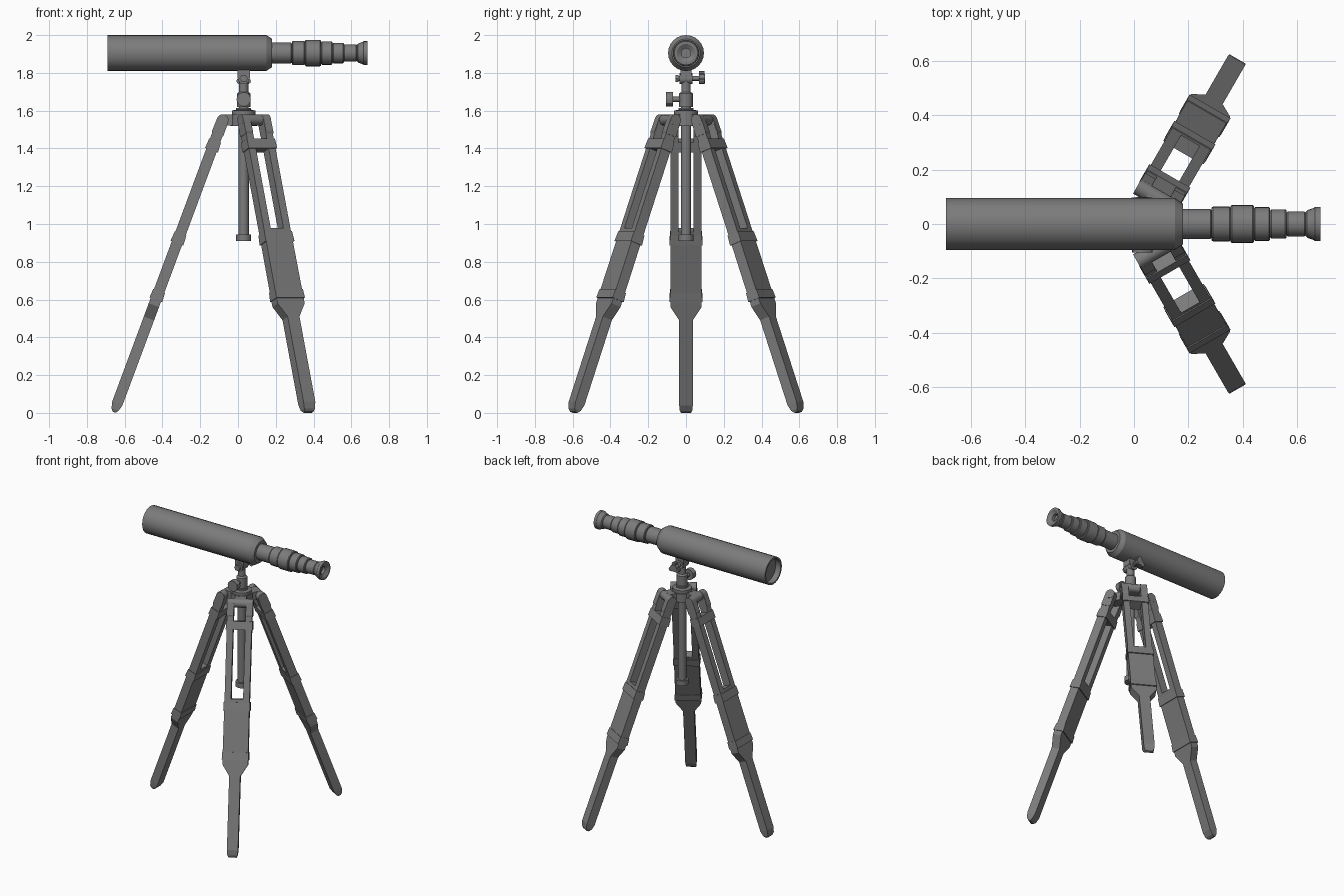
import bpy, bmesh, math
from mathutils import Matrix, Vector

cube = bpy.data.objects.get("Cube")
if cube:
    bpy.data.objects.remove(cube)

GREY = (0.2, 0.2, 0.2, 1)
mat = bpy.data.materials.new("mid_grey")
mat.use_nodes = True
mat.diffuse_color = GREY
mat.node_tree.nodes["Principled BSDF"].inputs["Base Color"].default_value = GREY

CX = 0.03                                   # tripod centre line
X_AXIS = Matrix.Rotation(math.pi / 2, 4, 'Y')
Y_AXIS = Matrix.Rotation(-math.pi / 2, 4, 'X')
Z_AXIS = Matrix.Identity(4)


def finish(name, bm, matrix, smooth=False):
    bmesh.ops.remove_doubles(bm, verts=bm.verts, dist=1e-5)
    bmesh.ops.recalc_face_normals(bm, faces=bm.faces)
    bm.transform(matrix)
    me = bpy.data.meshes.new(name)
    bm.to_mesh(me)
    bm.free()
    me.materials.append(mat)
    ob = bpy.data.objects.new(name, me)
    bpy.context.collection.objects.link(ob)
    if smooth:
        bpy.ops.object.select_all(action='DESELECT')
        ob.select_set(True)
        bpy.context.view_layer.objects.active = ob
        bpy.ops.object.shade_smooth_by_angle(angle=math.radians(30))
    return ob


def lathe(name, profile, matrix, sides=24):
    """Revolve (height, radius) points about the local z axis."""
    bm = bmesh.new()
    pts = [(profile[0][0], 0)] + profile + [(profile[-1][0], 0)]
    verts = [bm.verts.new((r, 0, h)) for h, r in pts]
    edges = [bm.edges.new(pair) for pair in zip(verts, verts[1:])]
    bmesh.ops.spin(bm, geom=verts + edges, cent=(0, 0, 0), axis=(0, 0, 1),
                   angle=math.tau, steps=sides, use_duplicate=False)
    return finish(name, bm, matrix, True)


def rod(name, radius, a, b, matrix, sides=16):
    return lathe(name, [(a, radius), (b, radius)], matrix, sides)


def loft(name, rows, matrix, offset=0):
    """Stack rectangles: (distance down, half width, half thickness)."""
    bm = bmesh.new()
    rings = [[bm.verts.new((sx * t, offset + sy * w, -s))
              for sx, sy in ((-1, -1), (1, -1), (1, 1), (-1, 1))]
             for s, w, t in rows]
    for a, b in zip(rings, rings[1:]):
        for i in range(4):
            j = (i + 1) % 4
            bm.faces.new((a[i], a[j], b[j], b[i]))
    bm.faces.new(rings[0])
    bm.faces.new(rings[-1])
    return finish(name, bm, matrix)


def box(name, size, matrix):
    bm = bmesh.new()
    bmesh.ops.create_cube(bm, size=1, matrix=Matrix.Diagonal((*size, 1)))
    return finish(name, bm, matrix)


def at(x, y, z, axis=Z_AXIS):
    return Matrix.Translation((x, y, z)) @ axis


# Telescope: main tube with recessed lens, then stepped eyepiece
optic = at(0, 0, 1.905, X_AXIS)
lathe("main_tube", [(-0.65, 0.083), (-0.69, 0.083), (-0.69, 0.095),
                    (0.15, 0.095), (0.18, 0.075)], optic)
steps = [(0.17, 0.285, 0.055), (0.285, 0.355, 0.064), (0.355, 0.44, 0.07),
         (0.44, 0.5, 0.062), (0.5, 0.56, 0.054), (0.56, 0.63, 0.046)]
profile = []
for a, b, r in steps:
    profile += [(a, r - 0.004), (a + 0.005, r), (b - 0.005, r), (b, r - 0.004)]
profile += [(0.635, 0.05), (0.66, 0.059), (0.665, 0.063), (0.685, 0.063),
            (0.685, 0.048), (0.67, 0.025), (0.65, 0.025)]
lathe("eyepiece", profile, optic)

# Hub, centre column and head
stand = at(CX, 0, 0)
lathe("hub", [(1.52, 0.07), (1.58, 0.07), (1.58, 0.063), (1.6, 0.063),
              (1.605, 0.04), (1.615, 0.04)], stand)
lathe("centre_column", [(0.91, 0.04), (0.945, 0.04), (0.945, 0.027),
                        (1.615, 0.027)], stand)
lathe("head_post", [(1.6, 0.026), (1.62, 0.026), (1.62, 0.036), (1.69, 0.036),
                    (1.7, 0.025), (1.76, 0.025)], stand)
rod("tilt_joint", 0.03, -0.035, 0.035, at(CX, 0, 1.77, Y_AXIS))
box("tube_saddle", (0.065, 0.06, 0.06), at(CX, 0, 1.8))
rod("tilt_bolt", 0.014, -0.055, 0.09, at(CX, 0, 1.77, Y_AXIS), 12)
rod("tilt_bolt_head", 0.022, -0.055, -0.04, at(CX, 0, 1.77, Y_AXIS), 6)
rod("pan_bolt", 0.014, -0.09, 0, at(CX, 0, 1.66, Y_AXIS), 12)
rod("pan_knob", 0.038, -0.105, -0.07, at(CX, 0, 1.66, Y_AXIS), 12)

# Three-lobed tilt knob
rod("tilt_knob_core", 0.025, 0.068, 0.1, at(CX, 0, 1.77, Y_AXIS), 12)
for i in range(3):
    a = math.radians(90 + 120 * i)
    rod("tilt_knob_lobe", 0.015, 0.07, 0.098,
        at(CX + 0.027 * math.cos(a), 0, 1.77 + 0.027 * math.sin(a), Y_AXIS), 10)

# Tripod legs, each built along its own sloping axis from the hinge
LEAN = math.radians(-20.4)
for label, degrees in (("right", 180), ("back", 60), ("front", -60)):
    turn = stand @ Matrix.Rotation(math.radians(degrees), 4, 'Z')
    hinge = turn @ Matrix.Translation((0.111, 0, 1.55))
    leg = hinge @ Matrix.Rotation(LEAN, 4, 'Y')

    box(label + "_hub_arm", (0.111, 0.075, 0.058), turn @ at(0.055, 0, 1.55))
    rod(label + "_hinge_pin", 0.029, -0.04, 0.04, hinge @ Y_AXIS)
    for side in (-1, 1):
        loft(label + "_rail", [(0, 0.021, 0.029), (0.66, 0.021, 0.029)],
             leg, side * 0.06)
        loft(label + "_rail_bracket", [(0, 0.022, 0.031), (0.075, 0.022, 0.033),
                                       (0.085, 0.022, 0.029)], leg, side * 0.062)
        rod(label + "_knuckle", 0.031, side * 0.04, side * 0.085, hinge @ Y_AXIS)
    loft(label + "_lower_leg", [(0.62, 0.081, 0.029), (1.045, 0.083, 0.029),
                                (1.12, 0.036, 0.029), (1.6, 0.036, 0.029),
                                (1.635, 0.033, 0.02), (1.65, 0.026, 0.008)], leg)
    for s, length in ((0.115, 0.055), (0.64, 0.055), (0.965, 0.05)):
        loft(label + "_band", [(s, 0.085, 0.033), (s + length, 0.087, 0.036)], leg)
